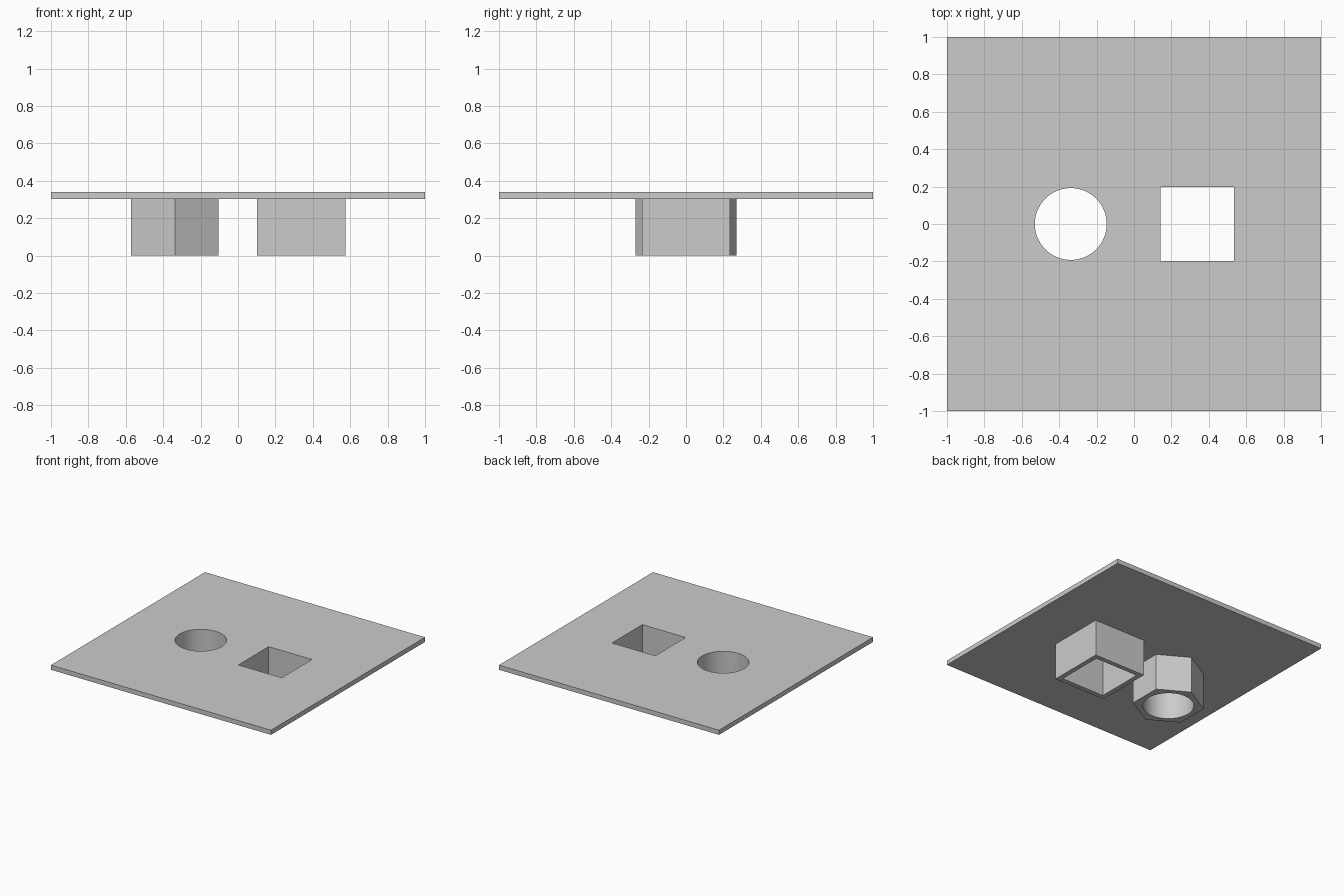
import bpy, bmesh
from math import cos, sin, pi, radians

if "Cube" in bpy.data.objects:
    bpy.data.objects.remove(bpy.data.objects["Cube"])

grey = bpy.data.materials.new("plain grey")
grey.use_nodes = True
colour = (0.6, 0.6, 0.6, 1)
grey.diffuse_color = colour
grey.node_tree.nodes["Principled BSDF"].inputs["Base Color"].default_value = colour


def polygon(x, radius, sides, turn=0.0):
    """Regular outline centred on (x, 0)."""
    return [(x + radius * cos(turn + 2 * pi * i / sides),
             radius * sin(turn + 2 * pi * i / sides)) for i in range(sides)]


def square(x, half):
    return polygon(x, half * 2 ** 0.5, 4, pi / 4)


def extruded(name, outlines, bottom, top):
    """Solid from an outer outline with hole outlines cut straight through."""
    bm = bmesh.new()
    edges = []
    for outline in outlines:
        verts = [bm.verts.new((x, y, bottom)) for x, y in outline]
        edges += [bm.edges.new((verts[i - 1], v)) for i, v in enumerate(verts)]
    bmesh.ops.triangle_fill(bm, edges=edges, use_beauty=True, normal=(0, 0, 1))
    ext = bmesh.ops.extrude_face_region(bm, geom=bm.faces[:], use_keep_orig=True)
    raised = [g for g in ext["geom"] if isinstance(g, bmesh.types.BMVert)]
    bmesh.ops.translate(bm, verts=raised, vec=(0, 0, top - bottom))
    bmesh.ops.recalc_face_normals(bm, faces=bm.faces[:])
    mesh = bpy.data.meshes.new(name)
    bm.to_mesh(mesh)
    bm.free()
    mesh.materials.append(grey)
    obj = bpy.data.objects.new(name, mesh)
    bpy.context.collection.objects.link(obj)
    bpy.ops.object.select_all(action="DESELECT")
    obj.select_set(True)
    bpy.context.view_layer.objects.active = obj
    bpy.ops.object.shade_smooth_by_angle(angle=radians(30))


# Hole outlines shared by the plate and the sockets below it
SOCKET_X = 0.338
round_hole = polygon(-SOCKET_X, 0.192, 64)
square_hole = square(SOCKET_X, 0.197)
PLATE_BOTTOM = 0.302

# Square top plate with both openings
extruded("top_plate", [square(0, 1), round_hole, square_hole], PLATE_BOTTOM, 0.34)

# Hexagonal socket with a round bore, points facing front and back
extruded("hexagonal_socket", [polygon(-SOCKET_X, 0.269, 6, pi / 6), round_hole], 0, PLATE_BOTTOM)

# Square socket with a square bore
extruded("square_socket", [square(SOCKET_X, 0.236), square_hole], 0, PLATE_BOTTOM)
